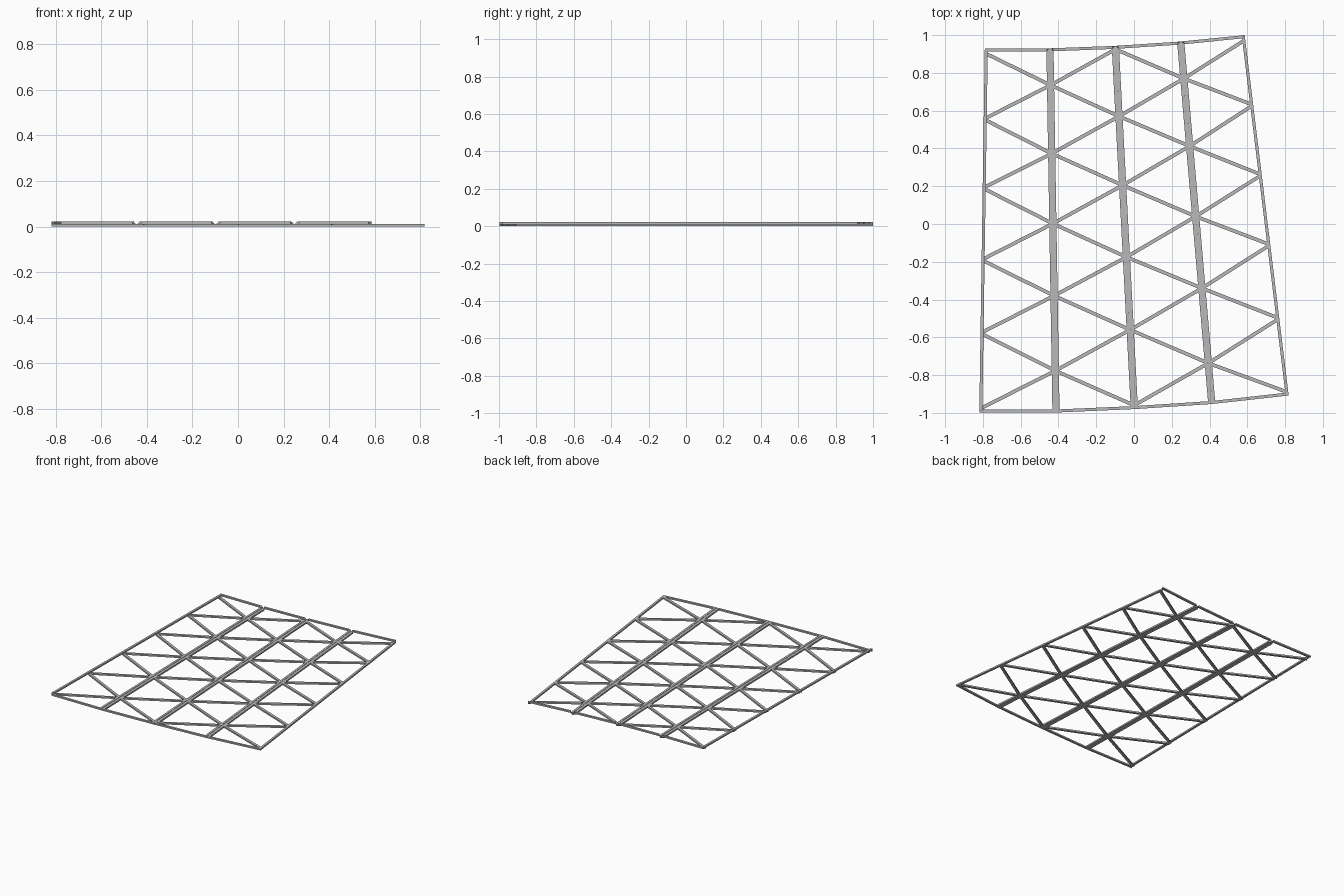
import bpy, bmesh
from mathutils import Vector

if "Cube" in bpy.data.objects:
    bpy.data.objects.remove(bpy.data.objects["Cube"])

H = 0.011       # height of one bar layer
W = 0.016       # bar width
GAP = 0.003     # half the gap between neighbouring panels
CHAMFER = 0.010 # slope at the ends of the raised back bars

steel = bpy.data.materials.new("grey_steel")
steel.diffuse_color = (0.48, 0.48, 0.48, 1)
steel.use_nodes = True
steel.node_tree.nodes["Principled BSDF"].inputs["Base Color"].default_value = steel.diffuse_color

# Long seams of the grid: back end, front end
SEAMS = [((-0.790, 0.93), (-0.819, -0.998)),
         ((-0.445, 0.93), (-0.413, -0.998)),
         ((-0.099, 0.943), (0.002, -0.980)),
         ((0.247, 0.966), (0.412, -0.953)),
         ((0.586, 1.0), (0.819, -0.908))]
SEAMS = [(Vector(a), Vector(b)) for a, b in SEAMS]

# Lattice node positions along y on each seam
NODES = [(0.905, 0.555, 0.19, -0.19, -0.578, -0.98),
         (0.735, 0.373, 0.002, -0.38, -0.777),
         (0.925, 0.57, 0.205, -0.175, -0.56, -0.96),
         (0.77, 0.412, 0.04, -0.34, -0.737),
         (0.975, 0.63, 0.26, -0.11, -0.50, -0.892)]


def prism(bm, pts, z, top_pts=None):
    """Add a flat bar from a plan outline, with an optional different top."""
    low = [bm.verts.new((p[0], p[1], z)) for p in pts]
    top = [bm.verts.new((p[0], p[1], z + H)) for p in (top_pts or pts)]
    bm.faces.new(low)
    bm.faces.new(top)
    n = len(pts)
    for i in range(n):
        j = (i + 1) % n
        bm.faces.new((low[i], low[j], top[j], top[i]))


def finish(bm, name):
    bmesh.ops.recalc_face_normals(bm, faces=bm.faces)
    mesh = bpy.data.meshes.new(name)
    bm.to_mesh(mesh)
    bm.free()
    mesh.materials.append(steel)
    bpy.context.collection.objects.link(bpy.data.objects.new(name, mesh))


def inset(corners, d_left, d_right, d_end):
    """Move the sides and the ends of a panel outline inwards."""
    bl, br, fr, fl = corners

    def step(a, b, d):
        return d * (b - a).normalized()
    return [bl + step(bl, br, d_left) + step(bl, fl, d_end),
            br + step(br, bl, d_right) + step(br, fr, d_end),
            fr + step(fr, fl, d_right) + step(fr, br, d_end),
            fl + step(fl, fr, d_left) + step(fl, bl, d_end)]


def on_seam(i, y):
    a, b = SEAMS[i]
    return a.lerp(b, (y - a.y) / (b.y - a.y))


for p in range(4):
    left, right = SEAMS[p], SEAMS[p + 1]
    corners = [left[0], right[0], right[1], left[1]]
    gap_l = GAP if p > 0 else 0
    gap_r = GAP if p < 3 else 0
    outer = inset(corners, gap_l, gap_r, 0)
    inner = inset(corners, gap_l + W, gap_r + W, W)

    # Mitred frame: the back bars and the outermost left bar are raised
    sides = (("back_bar", H), ("right_bar", 0), ("front_bar", 0),
             ("left_bar", 0 if p else H))
    for i, (name, z) in enumerate(sides):
        j = (i + 1) % 4
        pts = [outer[i], outer[j], inner[j], inner[i]]
        top = None
        if i == 0:
            # Sloping ends where raised back bars face each other
            d = (outer[1] - outer[0]).normalized() * CHAMFER
            dl = d if p > 0 else d * 0
            dr = d if p < 3 else d * 0
            top = [pts[0] + dl, pts[1] - dr, pts[2], pts[3]]
        bm = bmesh.new()
        prism(bm, pts, z, top)
        finish(bm, f"panel_{p + 1}_{name}")

    # Zigzag braces between the two long bars
    even, odd = (p, p + 1) if p % 2 == 0 else (p + 1, p)
    bm = bmesh.new()
    for k, y in enumerate(NODES[odd]):
        b = on_seam(odd, y)
        for m in (k, k + 1):
            a = on_seam(even, NODES[even][m])
            d = (b - a).normalized()
            s = Vector((-d.y, d.x)) * 0.0095
            a2, b2 = a + d * 0.01, b - d * 0.01
            prism(bm, [a2 + s, b2 + s, b2 - s, a2 - s], 0)
    finish(bm, f"panel_{p + 1}_braces")

# Narrow joint strips closing the gaps between panels
for i in (1, 2, 3):
    a, b = SEAMS[i]
    s = Vector((GAP, 0))
    bm = bmesh.new()
    prism(bm, [a - s, a + s, b + s, b - s], -0.0)
    for v in bm.verts:
        v.co.z *= 0.8
    finish(bm, f"joint_strip_{i}")
